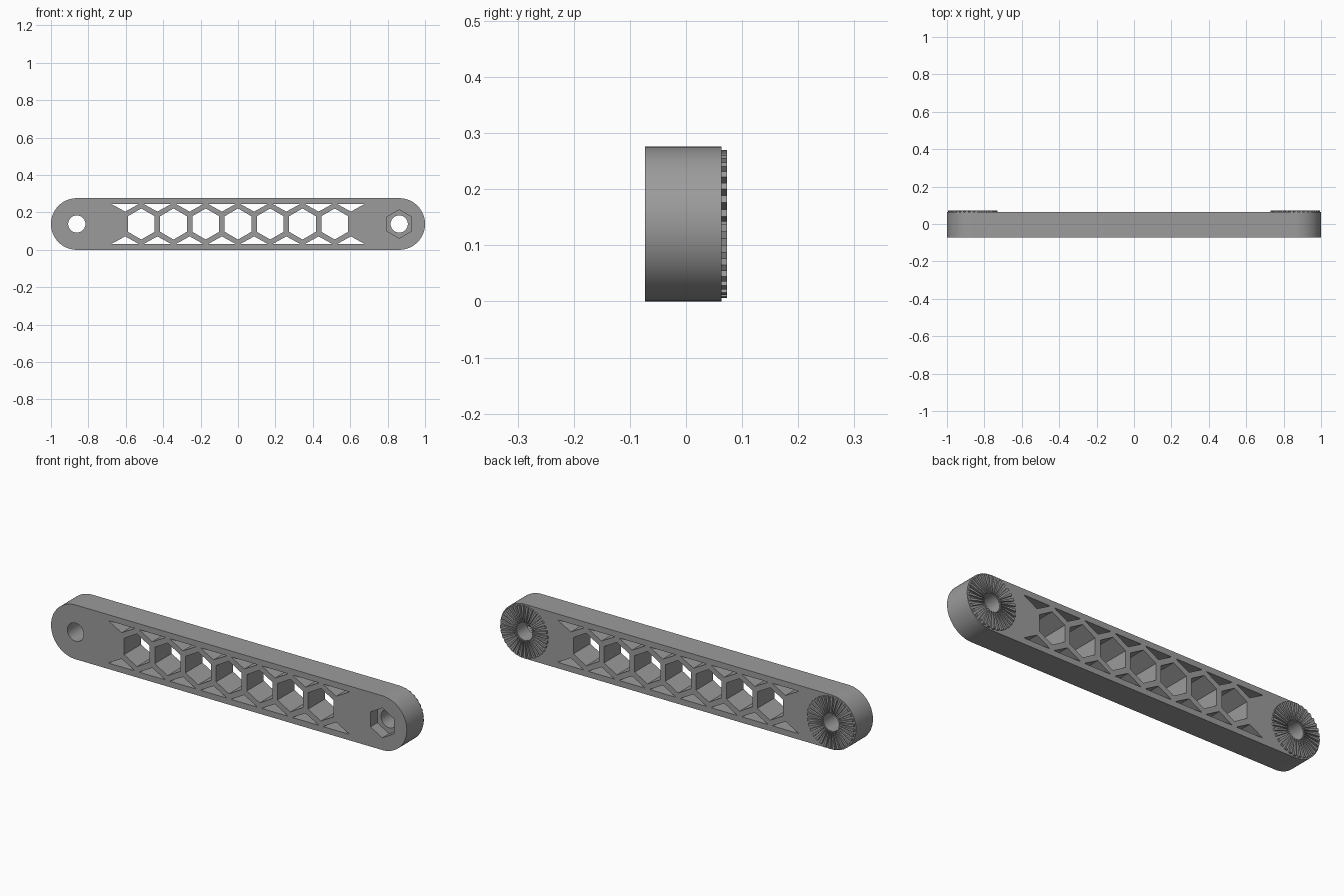
import bpy, bmesh, math

cube = bpy.data.objects.get("Cube")
if cube:
    bpy.data.objects.remove(cube, do_unlink=True)

RADIUS = 0.138            # end radius, also half the height
FRONT, BACK, TIP = -0.073, 0.063, 0.073
PIVOT = 1 - RADIUS        # x of the pivot holes
PITCH = 0.1724            # honeycomb spacing
CELL = 0.083              # honeycomb cell radius
CLIP = 0.108              # half height of the honeycomb window
TEETH = 32

grey = bpy.data.materials.new("plain grey")
grey.use_nodes = True
grey.diffuse_color = (0.33, 0.33, 0.33, 1)
grey.node_tree.nodes["Principled BSDF"].inputs["Base Color"].default_value = (0.33, 0.33, 0.33, 1)


def add_prism(bm, outline, y0, y1):
    """Extrude an x, z outline from y0 to y1."""
    front = [bm.verts.new((x, y0, z)) for x, z in outline]
    back = [bm.verts.new((x, y1, z)) for x, z in outline]
    bm.faces.new(front)
    bm.faces.new(back[::-1])
    n = len(outline)
    for i in range(n):
        j = (i + 1) % n
        bm.faces.new((front[j], front[i], back[i], back[j]))


def arc(cx, cz, r, start, end, steps):
    angles = [math.radians(start + (end - start) * i / steps) for i in range(steps + 1)]
    return [(cx + r * math.cos(a), cz + r * math.sin(a)) for a in angles]


def polygon(cx, cz, r, sides):
    return arc(cx, cz, r, 90, 450, sides)[:-1]


def make_object(name, bm):
    bmesh.ops.recalc_face_normals(bm, faces=bm.faces[:])
    mesh = bpy.data.meshes.new(name)
    bm.to_mesh(mesh)
    bm.free()
    mesh.materials.append(grey)
    obj = bpy.data.objects.new(name, mesh)
    bpy.context.collection.objects.link(obj)
    return obj


# Bar with rounded ends
bm = bmesh.new()
add_prism(bm, arc(PIVOT, RADIUS, RADIUS, -90, 90, 48)
          + arc(-PIVOT, RADIUS, RADIUS, 90, 270, 48), FRONT, BACK)
bar = make_object("bar", bm)

# Through cuts: pivot holes, full cells and clipped half cells
bm = bmesh.new()
for side in (-1, 1):
    add_prism(bm, polygon(side * PIVOT, RADIUS, 0.046, 48), -0.2, 0.2)
for i in range(7):
    add_prism(bm, polygon((i - 3) * PITCH, RADIUS, CELL, 6), -0.2, 0.2)
row = PITCH * math.sqrt(3) / 2
half = CELL * math.sqrt(3) / 2
for i in range(8):
    x = (i - 3.5) * PITCH
    for side in (-1, 1):
        z = [RADIUS + side * d for d in (CLIP, row - CELL / 2, row - CELL)]
        # The cell's side corners lie just inside the window edge
        z[1] = RADIUS + side * min(row - CELL / 2, CLIP - 0.002)
        add_prism(bm, [(x - half, z[0]), (x + half, z[0]), (x + half, z[1]),
                       (x, z[2]), (x - half, z[1])], -0.2, 0.2)
through_cutter = make_object("through_cutter", bm)

# Hexagonal nut pocket in the front
bm = bmesh.new()
add_prism(bm, polygon(PIVOT, RADIUS, 0.076, 6), -0.2, FRONT + 0.055)
pocket_cutter = make_object("pocket_cutter", bm)

bpy.context.view_layer.objects.active = bar
for cutter in (through_cutter, pocket_cutter):
    cutter.hide_render = True
    mod = bar.modifiers.new(cutter.name, 'BOOLEAN')
    mod.operation = 'DIFFERENCE'
    mod.solver = 'EXACT'
    mod.object = cutter
    bpy.ops.object.modifier_apply(modifier=mod.name)
    bpy.data.objects.remove(cutter, do_unlink=True)

bpy.ops.object.select_all(action='DESELECT')
bar.select_set(True)
bpy.ops.object.shade_smooth_by_angle(angle=math.radians(30))

# Rings of radial locking teeth on the back, mirrored end to end
step = 360 / TEETH
for side, name in ((1, "left_teeth"), (-1, "right_teeth")):
    bm = bmesh.new()
    for i in range(TEETH):
        a, b = (i + 0.5) * step, (i + 1) * step
        outline = arc(0, RADIUS, 0.132, a, b, 1) + arc(0, RADIUS, 0.048, b, a, 1)
        add_prism(bm, [(side * (x + PIVOT), z) for x, z in outline], BACK - 0.002, TIP)
    make_object(name, bm)
